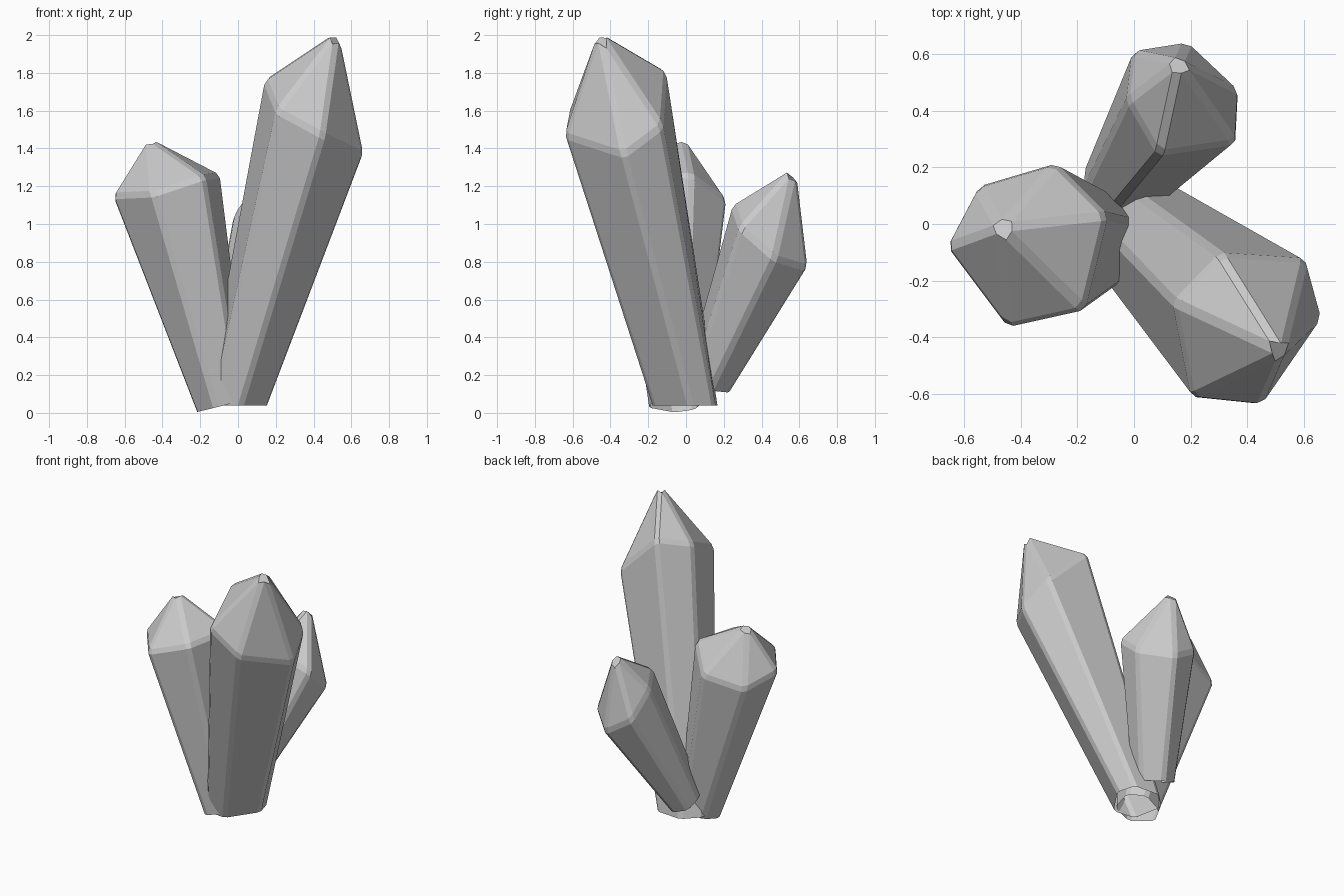
import bpy, bmesh
from mathutils import Vector

if "Cube" in bpy.data.objects:
    bpy.data.objects.remove(bpy.data.objects["Cube"])


def crystal(name, tip, shoulder, base_centre, taper, flat_base=False):
    """Six-sided shard: open tapered base ring, wider shoulder ring, off-centre point."""
    top = [Vector(p) for p in shoulder]
    mid = sum(top, Vector()) / 6
    base = Vector(base_centre)
    axis = mid - base
    bm = bmesh.new()
    low, high = [], []
    for p in top:
        off = p - mid
        d = Vector((off.x, off.y, 0)) * taper
        # base ring is level, or square to the shard's axis
        if not flat_base:
            d.z = -(axis.x * d.x + axis.y * d.y) / axis.z
        low.append(bm.verts.new(base + d))
        high.append(bm.verts.new(mid + off * 1.025))
    apex = bm.verts.new(tip)
    for i in range(6):
        j = (i + 1) % 6
        # split walls are kept triangular so every facet is flat
        bm.faces.new((low[i], low[j], high[j], high[i]))
        bm.faces.new((high[i], high[j], apex))
    bmesh.ops.recalc_face_normals(bm, faces=bm.faces[:])
    if bm.faces[:][0].normal.dot(bm.faces[:][0].calc_center_median() - (mid + base) / 2) < 0:
        bmesh.ops.reverse_faces(bm, faces=bm.faces[:])
    # worn edges
    inner = [e for e in bm.edges if not e.is_boundary]
    bmesh.ops.bevel(bm, geom=inner, offset=0.02, offset_type='OFFSET',
                    segments=1, profile=0.5, affect='EDGES', clamp_overlap=True)
    mesh = bpy.data.meshes.new(name)
    bm.to_mesh(mesh)
    bm.free()
    obj = bpy.data.objects.new(name, mesh)
    bpy.context.collection.objects.link(obj)
    return obj


# tall shard leaning to the front right
crystal("tall_crystal", (0.53, -0.46, 2.025),
        [(0.66, -0.33, 1.37), (0.605, -0.13, 1.52), (0.31, -0.11, 1.81),
         (0.145, -0.28, 1.76), (0.21, -0.61, 1.60), (0.45, -0.635, 1.47)],
        (-0.015, 0.01, 0.04), 0.66, flat_base=True)

# middle shard leaning left
crystal("left_crystal", (-0.475, -0.01, 1.46),
        [(-0.10, 0.03, 1.26), (-0.28, 0.21, 1.13), (-0.55, 0.13, 1.07),
         (-0.66, -0.08, 1.15), (-0.45, -0.36, 1.16), (-0.18, -0.30, 1.25)],
        (-0.08, -0.05, 0.04), 0.5)

# small shard leaning to the back
crystal("back_crystal", (0.16, 0.58, 1.31),
        [(0.37, 0.47, 0.82), (0.19, 0.64, 0.77), (0.0, 0.61, 0.89),
         (-0.02, 0.44, 1.05), (0.09, 0.25, 1.10), (0.36, 0.29, 0.98)],
        (-0.07, 0.12, 0.16), 0.6)
